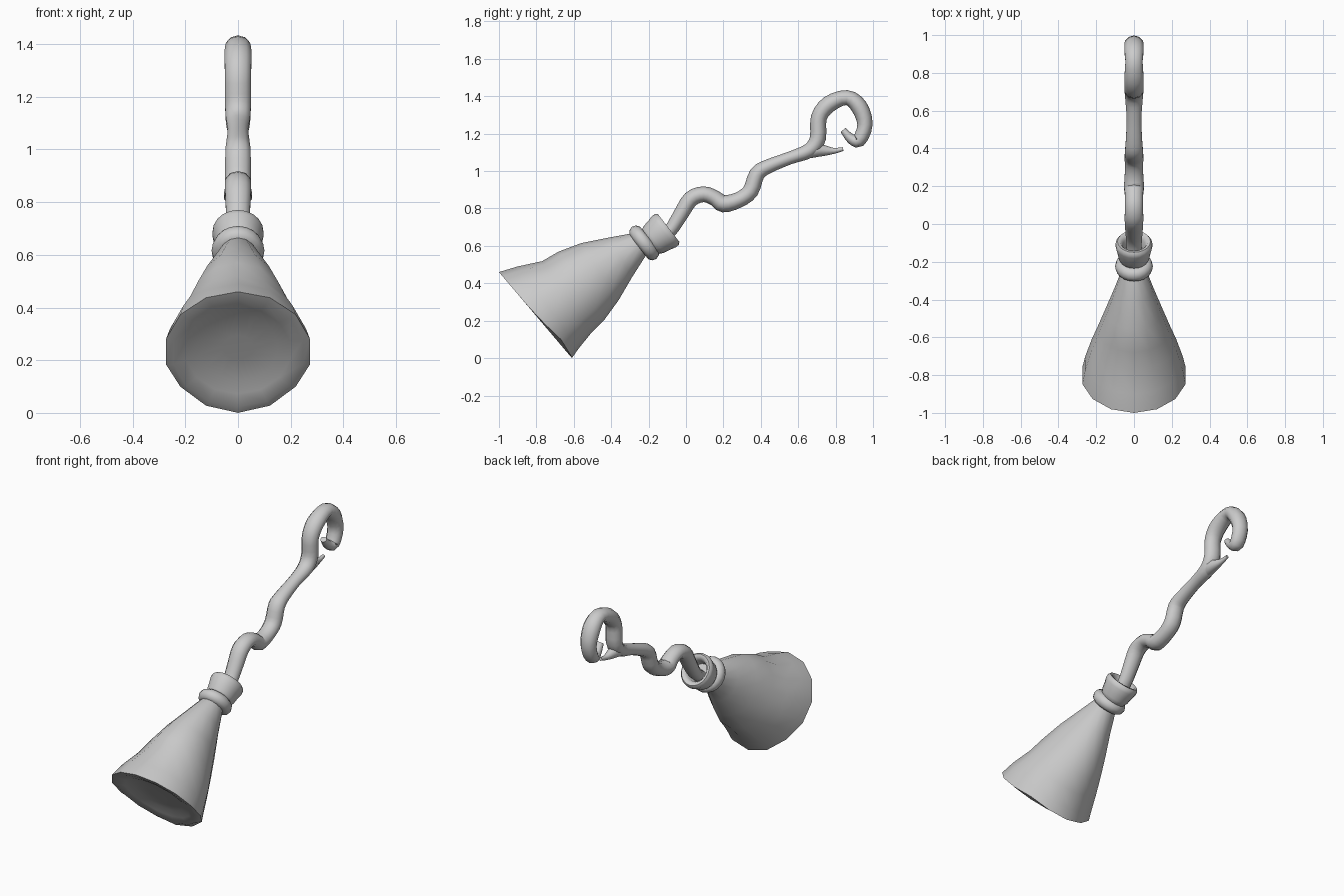
import bpy, bmesh, math
from mathutils import Vector

if "Cube" in bpy.data.objects:
    bpy.data.objects.remove(bpy.data.objects["Cube"])


def loft(name, rings, cap_start=True, cap_end=True, sharp=50):
    """Skin a list of vertex rings into one object."""
    bm = bmesh.new()
    loops = [[bm.verts.new(p) for p in r] for r in rings]
    n = len(loops[0])
    pairs = list(zip(loops, loops[1:]))
    if not cap_start and not cap_end:
        pairs.append((loops[-1], loops[0]))  # closed ring of sections
    for a, b in pairs:
        for i in range(n):
            j = (i + 1) % n
            bm.faces.new((a[i], a[j], b[j], b[i]))
    if cap_start:
        bm.faces.new(loops[0])
    if cap_end:
        bm.faces.new(loops[-1])
    bmesh.ops.recalc_face_normals(bm, faces=bm.faces)
    me = bpy.data.meshes.new(name)
    bm.to_mesh(me)
    bm.free()
    ob = bpy.data.objects.new(name, me)
    bpy.context.collection.objects.link(ob)
    bpy.ops.object.select_all(action='DESELECT')
    ob.select_set(True)
    bpy.context.view_layer.objects.active = ob
    bpy.ops.object.shade_smooth_by_angle(angle=math.radians(sharp))
    return ob


def catmull(pts, steps):
    """Smooth a (y, z, radius) path."""
    P = [Vector(p) for p in pts]
    P = [2 * P[0] - P[1]] + P + [2 * P[-1] - P[-2]]
    out = []
    for i in range(1, len(P) - 2):
        a, b, c, d = P[i - 1:i + 3]
        for s in range(steps):
            t = s / steps
            out.append(0.5 * (2 * b + (c - a) * t + (2 * a - 5 * b + 4 * c - d) * t * t
                              + (3 * b - a - 3 * c + d) * t ** 3))
    return out + [P[-2]]


def tube(name, pts, steps=3, sides=10, widen=1.2):
    """Tapering tube along a path in the x = 0 plane."""
    path = catmull(pts, steps)
    rings = []
    for i, p in enumerate(path):
        q, o = path[min(i + 1, len(path) - 1)], path[max(i - 1, 0)]
        t = Vector((0, q.x - o.x, q.y - o.y)).normalized()
        nrm = Vector((0, -t.z, t.y))
        c = Vector((0, p.x, p.y))
        rings.append([c + p.z * (math.cos(a) * nrm + widen * math.sin(a) * Vector((1, 0, 0)))
                      for a in (math.tau * k / sides for k in range(sides))])
    return loft(name, rings)


def lathe(name, center, axis, profile, sides=20, xs=0.93, closed=False):
    """Turn an (r, h) profile about an axis in the x = 0 plane."""
    ax = Vector((0, *axis)).normalized()
    up = Vector((0, -ax.z, ax.y))
    c = Vector((0, *center))
    rings = [[c + ax * h + r * (math.cos(a) * up + xs * math.sin(a) * Vector((1, 0, 0)))
              for a in (math.tau * k / sides for k in range(sides))] for r, h in profile]
    return loft(name, rings, not closed, not closed)


# bristle head: sections as (top y, top z, bottom y, bottom z, half width)
SIDES = 14
sections = [
    (-0.26, 0.665, -0.19, 0.57, 0.06),
    (-0.30, 0.665, -0.22, 0.54, 0.07),
    (-0.41, 0.645, -0.29, 0.43, 0.105),
    (-0.56, 0.615, -0.36, 0.31, 0.15),
    (-0.68, 0.57, -0.44, 0.20, 0.193),
    (-0.77, 0.518, -0.51, 0.13, 0.23),
    (-0.90, 0.49, -0.575, 0.05, 0.265),
    (-1.00, 0.46, -0.61, 0.00, 0.28),
]
out_dir = Vector((0, -0.76, -0.65))


def section(ty, tz, by, bz, w, wave=0.0, scale=1.0, push=0.0):
    top, bot = Vector((0, ty, tz)), Vector((0, by, bz))
    mid, half = (top + bot) / 2, (top - bot) / 2
    ring = []
    for k in range(SIDES):
        a = math.tau * k / SIDES
        dip = wave * math.exp(-((abs(math.pi - a) - 0.9) / 0.45) ** 2)
        ring.append(mid + scale * (math.cos(a) * half + math.sin(a) * w * Vector((1, 0, 0)))
                    + out_dir * (push - dip))
    return ring


rings = [section(*s) for s in sections[:-1]]
rim = sections[-1]
rings.append(section(*rim, wave=0.02))
# slightly dished underside
for scale, push in ((0.9, 0.0), (0.72, -0.012), (0.55, -0.028), (0.2, -0.03)):
    rings.append(section(*rim, scale=scale, push=push))
loft("bristle_head", rings, sharp=60)

# binding ring
AXIS = (0.79, 0.61)
lathe("binding_ring", (-0.224, 0.616), AXIS,
      [(0.070 + 0.038 * math.cos(math.tau * k / 10), 0.038 * math.sin(math.tau * k / 10))
       for k in range(10)], closed=True)

# flared collar with a thick rolled lip, hollow at the handle end
lathe("flared_collar", (-0.11, 0.682), AXIS,
      [(0.05, -0.12), (0.075, -0.108), (0.09, -0.078), (0.097, -0.04), (0.105, -0.01),
       (0.104, 0.01), (0.094, 0.022), (0.078, 0.02), (0.064, 0.0), (0.056, -0.045), (0.01, -0.045)])

# crooked handle with hooked end
tube("crooked_handle", [
    (-0.17, 0.62, 0.035), (-0.09, 0.675, 0.036), (-0.03, 0.765, 0.04), (0.025, 0.85, 0.043),
    (0.095, 0.876, 0.042), (0.155, 0.855, 0.042), (0.20, 0.825, 0.046), (0.28, 0.845, 0.042),
    (0.345, 0.893, 0.043), (0.38, 0.985, 0.042), (0.44, 1.025, 0.038), (0.555, 1.07, 0.034),
    (0.66, 1.11, 0.040), (0.705, 1.175, 0.043), (0.710, 1.285, 0.043), (0.765, 1.358, 0.045),
    (0.86, 1.393, 0.040), (0.925, 1.345, 0.045), (0.957, 1.25, 0.041), (0.924, 1.163, 0.037),
    (0.88, 1.175, 0.026), (0.84, 1.22, 0.017)])

# small twig below the hook
tube("twig", [(0.60, 1.088, 0.03), (0.68, 1.112, 0.040), (0.735, 1.110, 0.030),
              (0.79, 1.108, 0.016), (0.84, 1.118, 0.010)], sides=8, widen=1.0)
